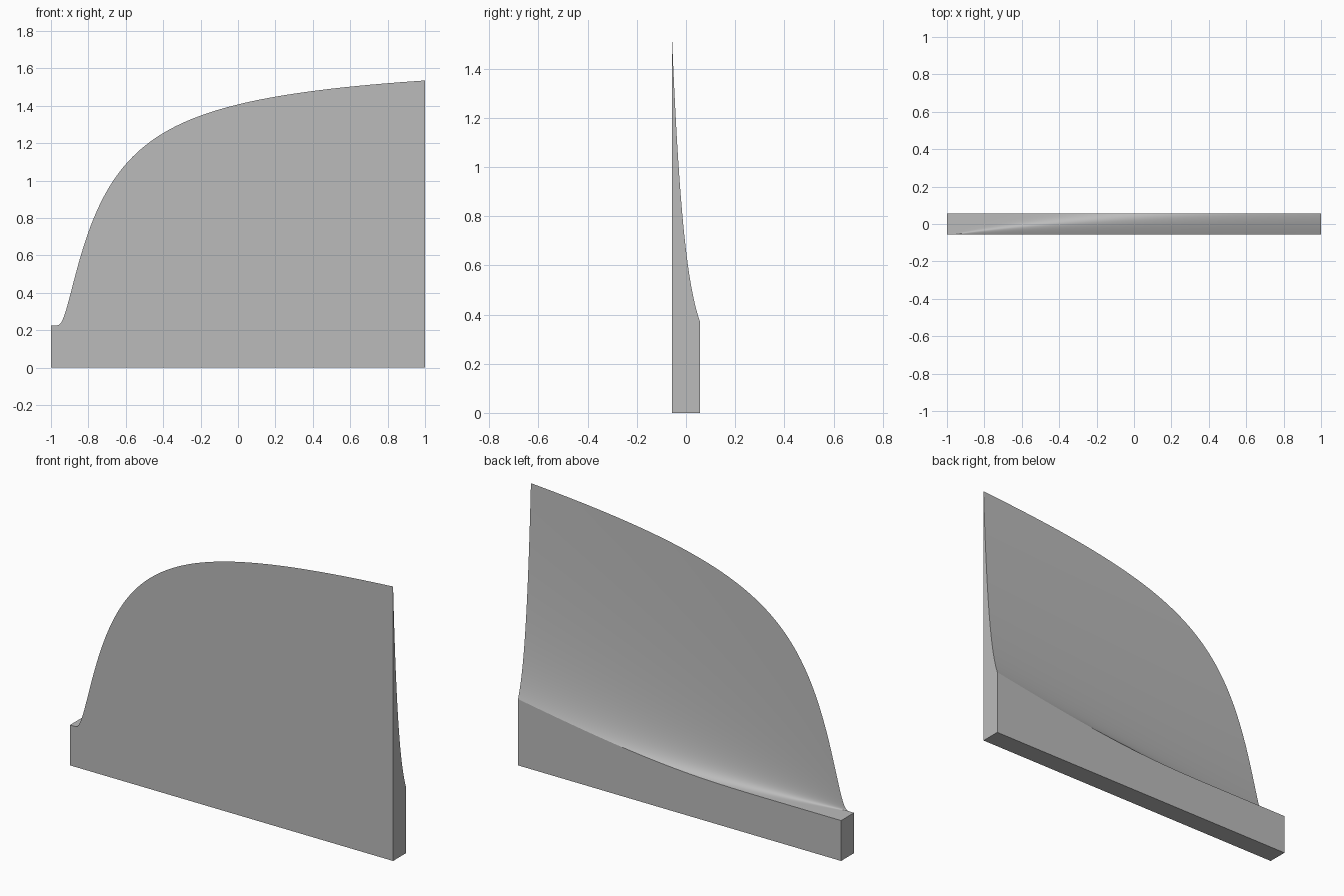
import bpy, bmesh, math

cube = bpy.data.objects.get("Cube")
if cube:
    bpy.data.objects.remove(cube, do_unlink=True)

HALF_DEPTH = 0.057
BASE = 0.226      # height of the flat plinth
COLUMNS, ROWS = 160, 60


def surface_height(u, t):
    """Exponential decay surface: u runs 0-2 along x, t runs 0-1 front to back."""
    u -= 0.01
    if u <= 0.001:
        return BASE
    return BASE + 1.45 * math.exp(-(0.203 + 4.38 * t) / u)


# Plain grey material
grey = bpy.data.materials.new("plain_grey")
grey.use_nodes = True
colour = (0.5, 0.5, 0.5, 1)
grey.diffuse_color = colour
shader = grey.node_tree.nodes["Principled BSDF"]
shader.inputs["Base Color"].default_value = colour

# Footprint grid, extruded upward to the curved surface
bm = bmesh.new()
bmesh.ops.create_grid(bm, x_segments=COLUMNS, y_segments=ROWS, size=1)
floor = bm.faces[:]
result = bmesh.ops.extrude_face_region(bm, geom=floor, use_keep_orig=True)
raised = {g for g in result["geom"] if isinstance(g, bmesh.types.BMVert)}
top = [g for g in result["geom"] if isinstance(g, bmesh.types.BMFace)]

# Pack the grid lines closely toward the steep front corner
for v in bm.verts:
    u = 2 * ((v.co.x + 1) / 2) ** 1.5
    t = ((v.co.y + 1) / 2) ** 1.6
    v.co = (u - 1, (2 * t - 1) * HALF_DEPTH,
            surface_height(u, t) if v in raised else 0)

# Only the curved top is smooth; the walls and floor stay flat
for face in top:
    face.smooth = True
bmesh.ops.recalc_face_normals(bm, faces=bm.faces[:])

mesh = bpy.data.meshes.new("curved_surface_block")
bm.to_mesh(mesh)
bm.free()
mesh.materials.append(grey)
block = bpy.data.objects.new("curved_surface_block", mesh)
bpy.context.collection.objects.link(block)
